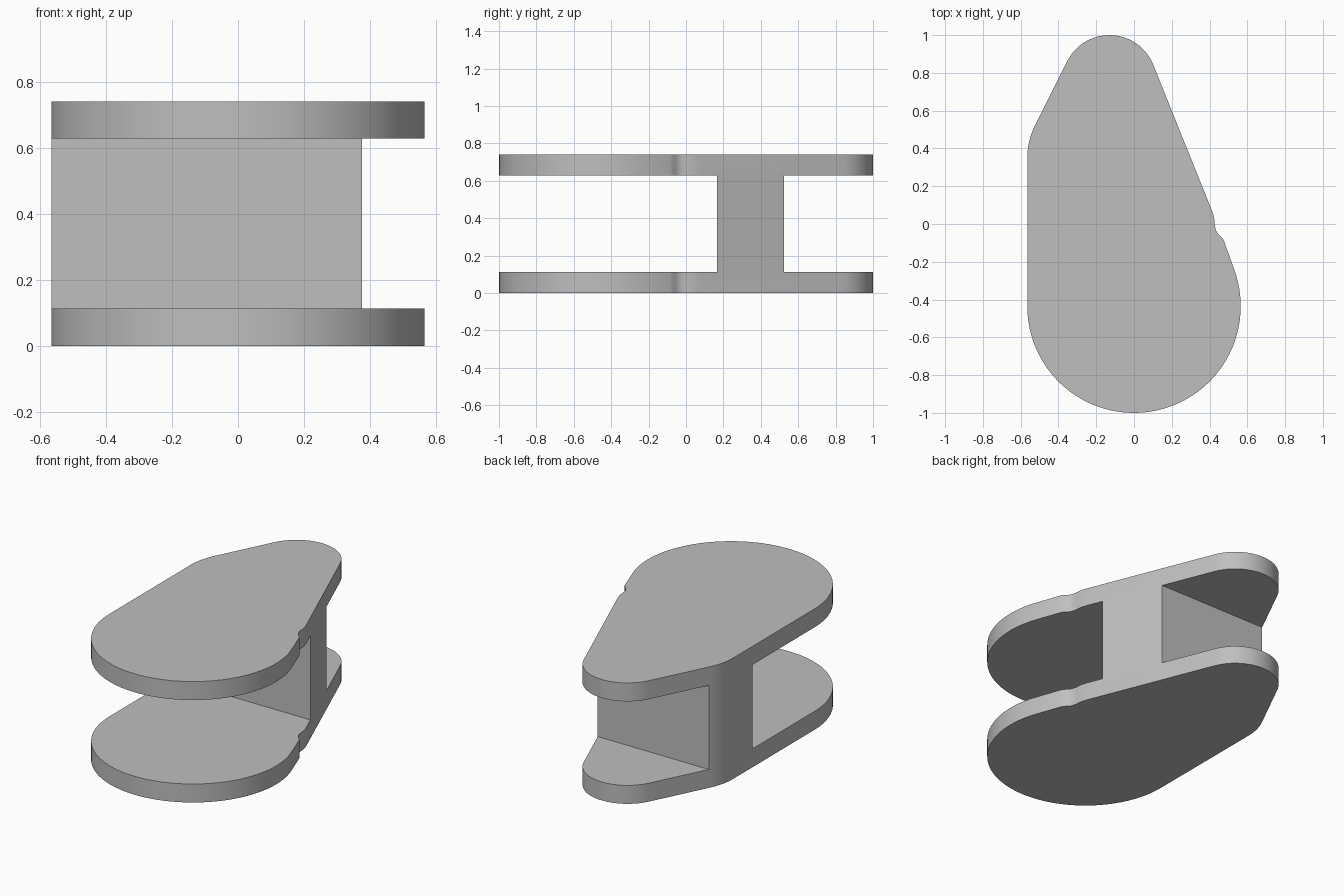
import bpy, bmesh
from math import cos, sin, radians

cube = bpy.data.objects.get("Cube")
if cube:
    bpy.data.objects.remove(cube, do_unlink=True)

HEIGHT, PLATE = 0.74, 0.113
WEB_FRONT, WEB_BACK = 0.165, 0.525

grey = bpy.data.materials.new("plain grey")
grey.use_nodes = True
colour = (0.52, 0.52, 0.52, 1)
grey.diffuse_color = colour
grey.node_tree.nodes["Principled BSDF"].inputs["Base Color"].default_value = colour


def arc(cx, cy, r, start, end, steps):
    angles = [radians(start + (end - start) * i / steps) for i in range(steps + 1)]
    return [(cx + r * cos(a), cy + r * sin(a)) for a in angles]


def prism(name, outline, z0, z1):
    bm = bmesh.new()
    base = bm.faces.new([bm.verts.new((x, y, z0)) for x, y in outline])
    top = bmesh.ops.extrude_face_region(bm, geom=[base])["geom"]
    verts = [v for v in top if isinstance(v, bmesh.types.BMVert)]
    bmesh.ops.translate(bm, verts=verts, vec=(0, 0, z1 - z0))
    bmesh.ops.recalc_face_normals(bm, faces=bm.faces)
    mesh = bpy.data.meshes.new(name)
    bm.to_mesh(mesh)
    bm.free()
    obj = bpy.data.objects.new(name, mesh)
    bpy.context.collection.objects.link(obj)
    return obj


# Outline: round front end, small side notch, narrow back end, eased corner
notch = [(0.475, -0.086), (0.461, -0.067), (0.446, -0.053), (0.435, -0.036),
         (0.429, -0.015), (0.427, 0.008), (0.424, 0.035), (0.415, 0.065)]
outline = (arc(0, -0.435, 0.565, -180, 20, 60) + notch
           + arc(-0.13, 0.75, 0.25, 21.5, 154, 36)
           + arc(-0.185, 0.35, 0.38, 154, 180, 10))
body = prism("double_plate_body", outline, 0, HEIGHT)
body.data.materials.append(grey)

# Slots in front of and behind the web leave two plates joined by it
for name, y0, y1 in (("front_slot_cutter", -2, WEB_FRONT), ("back_slot_cutter", WEB_BACK, 2)):
    cutter = prism(name, [(-1, y0), (1, y0), (1, y1), (-1, y1)], PLATE, HEIGHT - PLATE)
    cutter.data.materials.append(grey)
    cutter.hide_render = True
    bpy.context.view_layer.objects.active = body
    cut = body.modifiers.new(name, "BOOLEAN")
    cut.operation = "DIFFERENCE"
    cut.solver = "EXACT"
    cut.object = cutter
    bpy.ops.object.modifier_apply(modifier=cut.name)
    bpy.data.objects.remove(cutter, do_unlink=True)

# Smooth the curved rims, keep the plate edges sharp
bpy.ops.object.select_all(action="DESELECT")
body.select_set(True)
bpy.context.view_layer.objects.active = body
bpy.ops.object.shade_smooth_by_angle(angle=radians(30))
